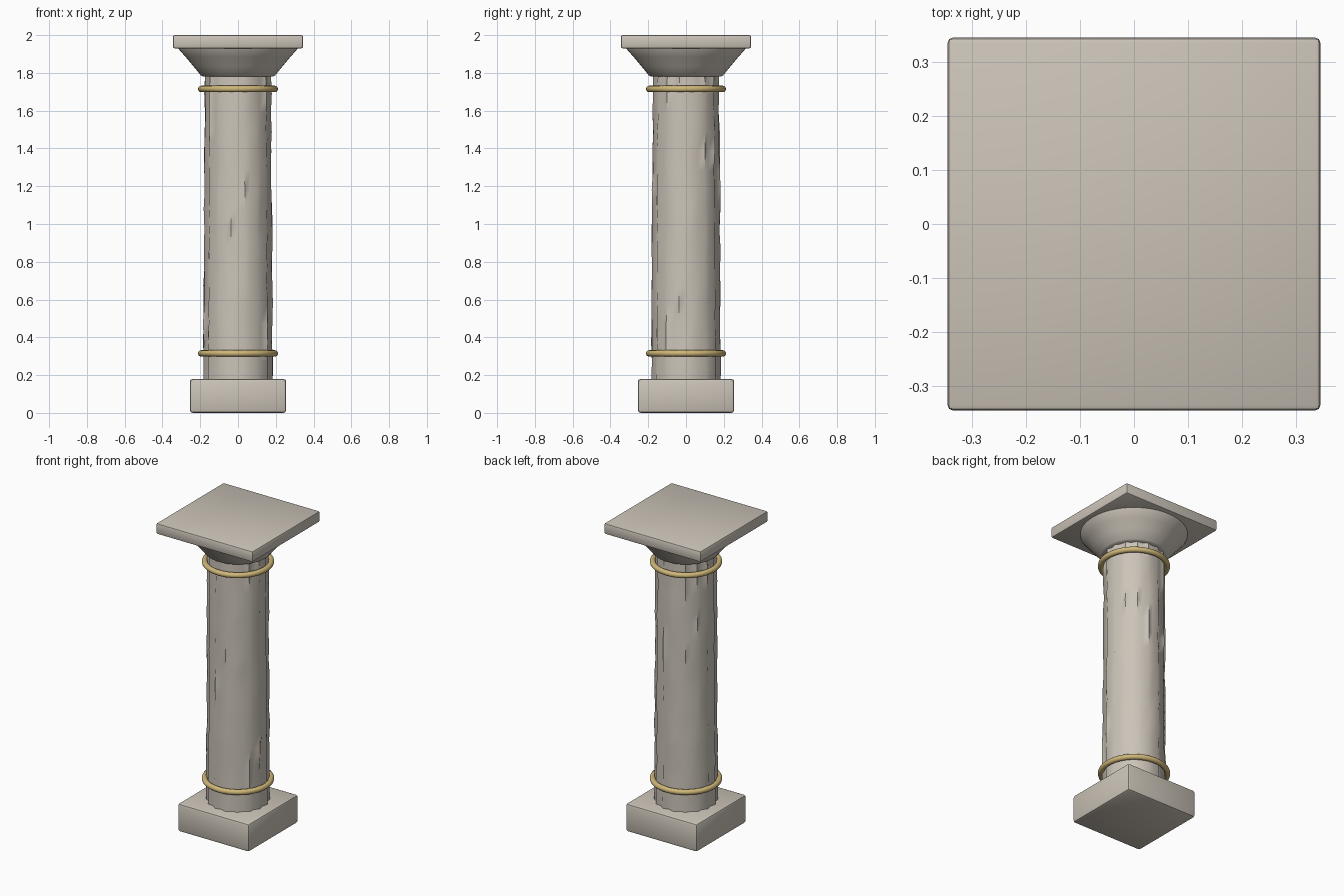
import bpy, bmesh, math, random

if "Cube" in bpy.data.objects:
    bpy.data.objects.remove(bpy.data.objects["Cube"])

random.seed(4)


def material(name, rgb):
    m = bpy.data.materials.new(name)
    m.diffuse_color = (*rgb, 1)
    m.use_nodes = True
    m.node_tree.nodes["Principled BSDF"].inputs["Base Color"].default_value = m.diffuse_color
    return m


stone = material("warm_grey_stone", (0.60, 0.55, 0.48))
gold = material("old_gold", (0.62, 0.47, 0.19))


def finish(ob, mat, angle=None):
    ob.data.materials.append(mat)
    bpy.ops.object.select_all(action='DESELECT')
    ob.select_set(True)
    bpy.context.view_layer.objects.active = ob
    if angle is None:
        bpy.ops.object.shade_smooth()
    else:
        bpy.ops.object.shade_smooth_by_angle(angle=math.radians(angle))


def slab(name, half, z0, z1, bevel):
    bpy.ops.mesh.primitive_cube_add(size=1, location=(0, 0, (z0 + z1) / 2))
    ob = bpy.context.object
    ob.name = name
    ob.scale = (2 * half, 2 * half, z1 - z0)
    bpy.ops.object.transform_apply(location=False, rotation=False, scale=True)
    mod = ob.modifiers.new("soft_edges", 'BEVEL')
    mod.width = bevel
    mod.segments = 2
    bpy.ops.object.modifier_apply(modifier=mod.name)
    finish(ob, stone, 35)


def stack(name, rings, n):
    """Closed solid from rings given as (z, radius function of side index)."""
    bm = bmesh.new()
    loops = []
    for z, radius in rings:
        loop = []
        for i in range(n):
            a, r = 2 * math.pi * i / n, radius(i)
            loop.append(bm.verts.new((r * math.cos(a), r * math.sin(a), z)))
        loops.append(loop)
    for lo, hi in zip(loops, loops[1:]):
        for i in range(n):
            j = (i + 1) % n
            bm.faces.new((lo[i], lo[j], hi[j], hi[i]))
    bm.faces.new(loops[0][::-1])
    bm.faces.new(loops[-1])
    me = bpy.data.meshes.new(name)
    bm.to_mesh(me)
    bm.free()
    ob = bpy.data.objects.new(name, me)
    bpy.context.collection.objects.link(ob)
    return ob


# Square base and top plate
slab("base_block", 0.255, 0.0, 0.18, 0.015)
slab("top_plate", 0.345, 1.93, 2.0, 0.01)

# Weathered shaft with 16 shallow flutes, valleys on the axes
rings = []
steps = 16
for k in range(steps + 1):
    t = k / steps
    ridge = 0.187 - 0.009 * t
    wear = 0.004 if 0 < k < steps else 0.0

    def radius(i, ridge=ridge, wear=wear):
        return ridge - (0.0 if i % 2 else 0.014) + random.uniform(-wear, wear)
    rings.append((0.17 + 1.62 * t, radius))
finish(stack("fluted_shaft", rings, 32), stone, 60)

# Flared capital under the plate
flare = [(1.78, 0.185), (1.786, 0.196), (1.835, 0.236), (1.885, 0.278),
         (1.925, 0.313), (1.935, 0.316)]
finish(stack("flared_capital", [(z, lambda i, r=r: r) for z, r in flare], 48),
       stone, 50)

# Gold bands
for name, z in (("lower_band", 0.315), ("upper_band", 1.715)):
    bpy.ops.mesh.primitive_torus_add(major_radius=0.195, minor_radius=0.017,
                                     major_segments=48, minor_segments=12,
                                     location=(0, 0, z))
    bpy.context.object.name = name
    finish(bpy.context.object, gold)
